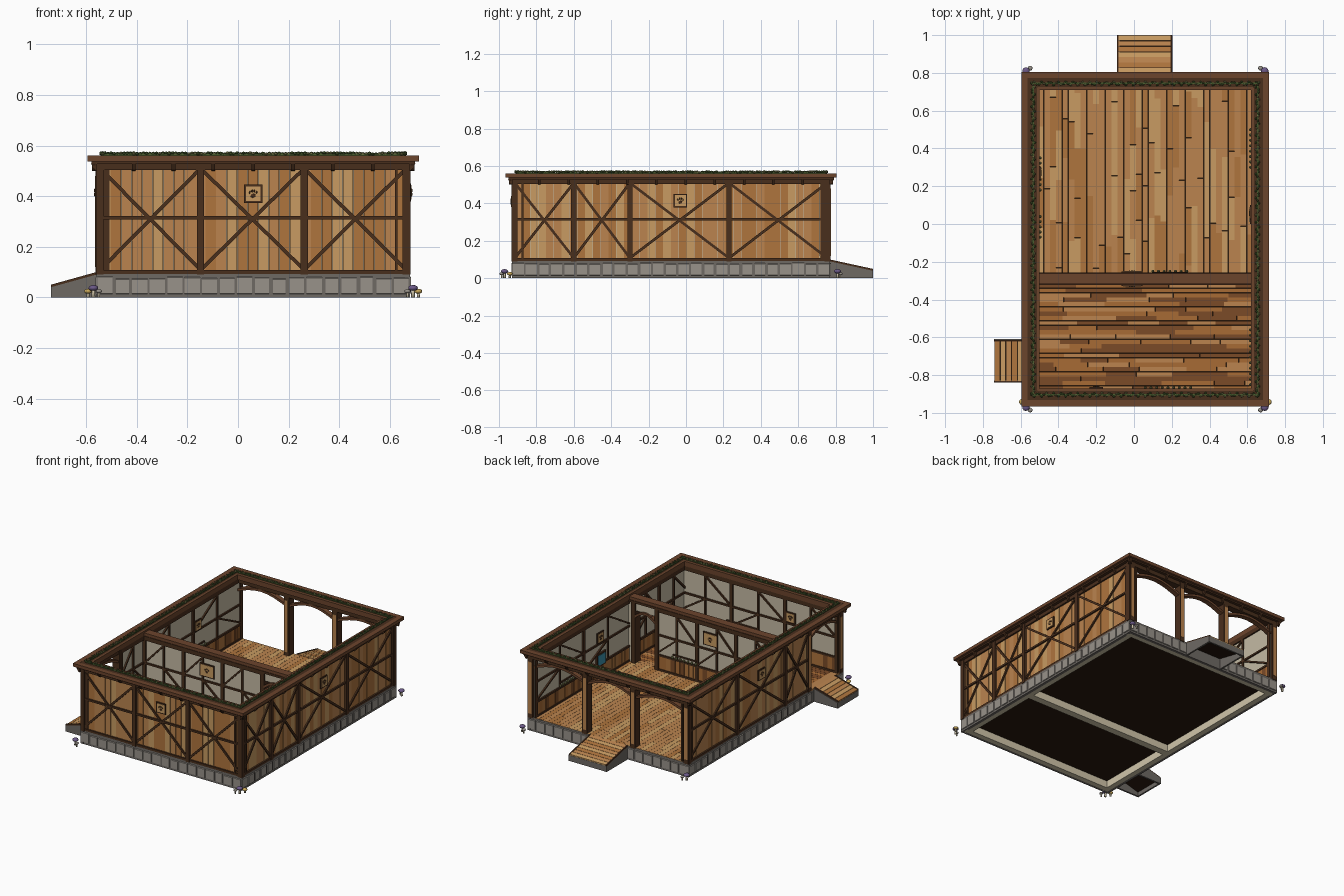
import bpy, bmesh, math, random
from mathutils import Matrix, Vector

if "Cube" in bpy.data.objects:
    bpy.data.objects.remove(bpy.data.objects["Cube"])
random.seed(4)

HEX = dict(dark="4A3222", cap="6B4630", tan="B98350", light="C79A62", mid="AD7440", brown="7A4C2C", rust="A66A38",
           grey="6E6964", stone="979189", cream="CFC4A8", plaster="C3B9A2", under="2B1D14", leaf="4C5F33",
           olive="7E8052", purple="6B5A86", yellow="C9A75A", teal="3D8FA8")
mats, parts = {}, {}

def mat(c):
    if c not in mats:
        m = mats[c] = bpy.data.materials.new(c)
        m.diffuse_color = [(int(HEX[c][i:i + 2], 16) / 255) ** 2.2 for i in (0, 2, 4)] + [1]
        m.use_nodes = True
        m.node_tree.nodes["Principled BSDF"].inputs["Base Color"].default_value = m.diffuse_color
    return mats[c]

def part(name, c):
    if (name, c) not in parts:
        parts[(name, c)] = bmesh.new()
    return parts[(name, c)]

# Local wall frames: u runs along the wall, d points outward, z is up
def frame(u, d, o):
    return Matrix(((u[0], d[0], 0, o[0]), (u[1], d[1], 0, o[1]), (0, 0, 1, 0), (0, 0, 0, 1)))

WORLD = Matrix()
FRONT = frame((1, 0), (0, -1), (0, -.93))
BACK = frame((1, 0), (0, 1), (0, .77))
RIGHT = frame((0, 1), (1, 0), (.68, 0))
LEFT = frame((0, 1), (-1, 0), (-.56, 0))
PART_B = frame((1, 0), (0, 1), (0, -.27))
PART_F = frame((1, 0), (0, -1), (0, -.31))

def box(name, c, M, u0, u1, d0, d1, z0, z1):
    T = Matrix.Translation(((u0 + u1) / 2, (d0 + d1) / 2, (z0 + z1) / 2))
    bmesh.ops.create_cube(part(name, c), size=1, matrix=M @ T @ Matrix.Diagonal((u1 - u0, d1 - d0, z1 - z0, 1)))

def beam(name, c, M, a, b, w, d0, d1):
    # slanted bar in the wall plane from a=(u,z) to b
    du, dz = b[0] - a[0], b[1] - a[1]
    T = Matrix.Translation(((a[0] + b[0]) / 2, (d0 + d1) / 2, (a[1] + b[1]) / 2))
    R = Matrix.Rotation(-math.atan2(dz, du), 4, 'Y')
    bmesh.ops.create_cube(part(name, c), size=1, matrix=M @ T @ R @ Matrix.Diagonal((math.hypot(du, dz), d1 - d0, w, 1)))

def prism(name, c, M, poly, u0, u1):
    bm = part(name, c)
    r = [[bm.verts.new(M @ Vector((u, d, z))) for d, z in poly] for u in (u0, u1)]
    n = len(poly)
    bm.faces.new(r[0]); bm.faces.new(r[1][::-1])
    for i in range(n):
        bm.faces.new((r[0][i], r[0][(i + 1) % n], r[1][(i + 1) % n], r[1][i]))

def ball(name, c, M, p, s, sub=1):
    bmesh.ops.create_icosphere(part(name, c), subdivisions=sub, radius=1, matrix=M @ Matrix.Translation(p) @ Matrix.Diagonal((*s, 1)))

def arch(name, M, u0, u1, z0, z1, d0, d1, n=8):
    pts = [(u0 + (u1 - u0) * i / n, z0 + (z1 - z0) * math.sin(math.pi * i / n)) for i in range(n + 1)]
    for a, b in zip(pts, pts[1:]):
        beam(name, "cap", M, a, b, .016, d0, d1)

def plaque(name, M, u, z, d, w=.036, h=.036):
    box(name, "dark", M, u - w, u + w, d, d + .008, z - h, z + h)
    box(name, "light", M, u - w + .007, u + w - .007, d + .004, d + .010, z - h + .007, z + h - .007)
    ball(name + "_paw", "dark", M, (u, d + .01, z - .008), (.012, .004, .009))
    for k in (-1.5, -.5, .5, 1.5):
        ball(name + "_paw", "dark", M, (u + k * .009, d + .01, z + .013 - abs(k) * .005), (.004, .004, .006))

def pegs(name, M, u0, u1, d, z=.22):
    box(name + "_rail", "dark", M, u0, u1, d, d + .006, z + .012, z + .022)
    n = round((u1 - u0) / .03)
    for i in range(n + 1):
        u = u0 + (u1 - u0) * i / n
        ball(name, "olive", M, (u, d + .01, z), (.009, .008, .012))

def timber_inside(name, M, posts, d, s):
    # plaster side framing: s is the direction into the room
    lo, hi = min(d, d + s * .01), max(d, d + s * .01)
    a, b = posts[0], posts[-1]
    for z0, z1 in ((.095, .108), (.195, .208), (.335, .347), (.5, .53)):
        box(name, "dark", M, a, b, lo, hi, z0, z1)
    for u in posts:
        box(name, "dark", M, u - .012, u + .012, lo, hi, .095, .53)
    for i, (p, q) in enumerate(zip(posts, posts[1:])):
        m = (p + q) / 2
        box(name, "dark", M, m - .006, m + .006, lo, hi, .2, .5)
        beam(name, "dark", M, (p, .34), (m, .5), .011, lo, hi)
        beam(name, "dark", M, (q, .21), (m, .34), .011, lo, hi)
    n = round((b - a) / .035)
    for i in range(n):
        u = a + (b - a) * i / n
        box(name.replace("timber", "wainscot"), random.choice(("mid", "rust", "brown")), M, u, u + (b - a) / n - .002,
            min(d, d + s * .005), max(d, d + s * .005), .1, .197)

def closed_wall(side, M, posts):
    a, b = posts[0], posts[-1]
    box(side + "_plaster", "plaster", M, a, b, -.05, -.02, .09, .53)
    n = round((b - a) / .042)
    for i in range(n):
        u = a + (b - a) * i / n
        box(side + "_planks", random.choice(("tan", "light", "mid", "tan")), M, u, u + (b - a) / n - .0015, -.02, -.012, .1, .52)
    for z0, z1 in ((.093, .108), (.308, .321), (.503, .53)):
        box(side + "_rails", "dark", M, a, b, -.015, -.001, z0, z1)
    for u in posts:
        box(side + "_posts", "dark", M, u - .014, u + .014, -.015, .003, .09, .53)
    for p, q in zip(posts, posts[1:]):
        beam(side + "_braces", "dark", M, (p, .108), (q, .51), .014, -.014, -.003)
        beam(side + "_braces", "dark", M, (p, .51), (q, .108), .014, -.014, -.004)
    timber_inside(side + "_inner_timber", M, posts, -.05, -1)

# Closed walls and open-wall posts
closed_wall("front", FRONT, [-.545, -.148, .262, .665])
closed_wall("right", RIGHT, [-.915, -.6, -.3, .23, .755])
closed_wall("left", LEFT, [-.56, -.3, .23, .755])
for M, side, posts in ((BACK, "back", [-.54, -.13, .24, .66]), (LEFT, "left_door", [-.905, -.56])):
    for u in posts:
        box(side + "_posts", "dark", M, u - .018, u + .018, -.052, .003, .09, .53)
        box(side + "_post_face", "tan", M, u - .012, u + .012, -.055, .0045, .12, .48)
    box(side + "_header", "dark", M, posts[0], posts[-1], -.05, 0, .5, .53)
    for p, q in zip(posts, posts[1:]):
        arch(side + "_arches", M, p, q, .435, .49, -.045, -.01)

# Foundation, stones, cap boards, corbels and vine around the four sides
for side, M, a, b, gap in (("front", FRONT, -.56, .68, None), ("back", BACK, -.56, .68, (-.09, .2)),
                           ("right", RIGHT, -.93, .77, None), ("left", LEFT, -.93, .77, (-.84, -.61))):
    box("foundation_" + side, "grey", M, a, b, -.02, -.001, 0, .094)
    box("foundation_core_" + side, "cream", M, a + .01, b - .01, -.055, -.02, 0, .088)
    n = round((b - a) / .069)
    for i in range(n):
        u = a + (b - a) * (i + .5) / n
        w, t = random.uniform(.024, .031), random.uniform(.076, .086)
        if not (gap and gap[0] - .02 < u < gap[1] + .02):
            prism("stones_" + side, "stone", M, [(-.004, .012), (.004, .016), (.004, t - .005), (-.004, t)], u - w, u + w)
    e = .035
    box("cap_lower_" + side, "dark", M, a - .02, b + .02, -.055, .02, .528, .54)
    box("cap_board_" + side, "cap", M, a - e, b + e, .003, e, .538, .56)
    box("cap_trough_" + side, "dark", M, a - .01, b + .01, -.05, .004, .535, .559)
    box("cap_inner_" + side, "cap", M, a + .05, b - .05, -.06, -.046, .528, .562)
    n = round((b - a) / .157)
    for i in range(n + 1):
        u = a - .01 + (b - a + .02) * i / n
        prism("corbels_" + side, "dark", M, [(-.002, .5), (.008, .505), (.022, .53), (-.002, .53)], u - .007, u + .007)
    n = round((b - a) / .013)
    for i in range(n):
        u = a + .02 + (b - a - .04) * i / (n - 1)
        ball("vine_leaves_" + side, random.choice(("leaf", "leaf", "olive")), M,
             (u, -.026 + .009 * math.sin(i * 1.9), .566 + random.uniform(0, .006)), (.009, .006, .006))
    box("vine_stem_" + side, "leaf", M, a + .02, b - .02, -.03, -.022, .558, .566)

# Partition with a doorway near the right end
D0, D1 = .41, .59
for x0, x1, z0 in ((-.515, D0, .09), (D1, .635, .09), (D0, D1, .46)):
    box("partition_plaster", "plaster", WORLD, x0, x1, -.31, -.27, z0, .53)
box("partition_foundation", "cream", WORLD, -.52, .64, -.315, -.265, 0, .088)
box("partition_cap", "cap", WORLD, -.515, .635, -.318, -.262, .528, .55)
box("partition_cap_edge", "dark", WORLD, -.51, .63, -.322, -.258, .515, .53)
for M, s in ((PART_B, "back"), (PART_F, "front")):
    timber_inside("partition_timber_" + s, M, [-.5, -.2, .1, D0], 0, 1)
    for u in (D0, D1):
        box("partition_door_posts", "dark", M, u - .015, u + .015, -.02, .012, .09, .53)
    arch("partition_door_arch", M, D0, D1, .41, .46, -.02, .012)
    plaque("partition_plaque_" + s, M, -.01, .42, .01, .055, .045)

# Floors: subfloor plus staggered planks, lengthwise at the back and crosswise in front
box("subfloor", "under", WORLD, -.53, .65, -.9, .765, .05, .088)

def floor(name, along_x, a0, a1, b0, b1, w, lmin, lmax, cols):
    n = round((b1 - b0) / w)
    for i in range(n):
        p, q = b0 + (b1 - b0) * i / n, b0 + (b1 - b0) * (i + 1) / n - .001
        t = a0 - random.uniform(0, lmin)
        while t < a1:
            e = t + random.uniform(lmin, lmax)
            s, f = max(t, a0), min(e - .001, a1)
            if f - s > .004:
                r = (s, f, p, q) if along_x else (p, q, s, f)
                box(name, random.choice(cols), WORLD, *r, .086, .096)
            t = e
floor("back_room_floor", False, -.29, .768, -.51, .63, .033, .2, .4, ("tan", "light", "mid", "tan"))
floor("front_room_floor", True, -.51, .63, -.88, -.29, .025, .14, .3, ("brown", "rust", "tan", "brown"))
box("side_door_sill", "tan", WORLD, -.56, -.51, -.89, -.575, .086, .096)

# Ramps
def ramp(name, M, u0, u1, L, n):
    z = lambda d: .09 - .05 * d / L
    for u in (u0, u1 - .012):
        prism(name + "_sides", "grey", M, [(0, 0), (L, 0), (L, z(L)), (0, z(0))], u, u + .012)
        prism(name + "_edges", "dark", M, [(0, z(0)), (L, z(L)), (L, z(L) + .01), (0, z(0) + .01)], u, u + .008)
    box(name + "_end", "grey", M, u0, u1, L - .012, L - .0005, 0, z(L))
    prism(name + "_underside", "under", M, [(0, z(0) - .014), (L - .01, z(L) - .012), (L - .01, z(L)), (0, z(0))], u0 + .01, u1 - .01)
    for i in range(n):
        p, q = L * i / n, L * (i + 1) / n - .002
        prism(name + "_deck", ("tan", "light", "mid")[i % 3], M, [(p, z(p) - .001), (q, z(q) - .001), (q, z(q) + .007), (p, z(p) + .007)], u0 + .008, u1 - .008)
ramp("back_ramp", BACK, -.09, .205, .23, 8)
ramp("side_ramp", LEFT, -.84, -.61, .18, 6)

# Wall decorations
plaque("front_plaque", FRONT, .06, .41, -.004)
plaque("right_plaque", RIGHT, -.03, .415, -.004)
plaque("left_plaque", LEFT, -.03, .415, -.004)
IN_F, IN_R, IN_L = frame((1, 0), (0, 1), (0, -.88)), frame((0, 1), (-1, 0), (.63, 0)), frame((0, 1), (1, 0), (-.51, 0))
plaque("front_inner_plaque", IN_F, -.2, .39, .008)
plaque("right_inner_plaque", IN_R, .06, .39, .008)
plaque("left_inner_plaque", IN_L, .27, .38, .008)
box("picture_frame", "dark", IN_R, .0, .1, .004, .016, .19, .28)
box("picture", "teal", IN_R, .01, .09, .01, .019, .2, .27)
pegs("partition_pegs", PART_B, .1, .28, .01)
for name, M, a, b in (("right_back_pegs", IN_R, .3, .5), ("right_front_pegs", IN_R, -.85, -.56), ("left_pegs", IN_L, -.07, .04),
                      ("left_far_pegs", IN_L, .18, .35), ("front_pegs", IN_F, .06, .3)):
    pegs(name, M, a, b, .004)

# Mushrooms at the four corners
def mushroom(x, y, h, r, c):
    bmesh.ops.create_cone(part("mushroom_stems", "cream"), segments=8, radius1=r * .4, radius2=r * .3, depth=h, cap_ends=True,
                          matrix=Matrix.Translation((x, y, h / 2)))
    ball("mushroom_caps", c, WORLD, (x, y, h), (r, r, r * .6), 2)
for sx in (-1, 1):
    cx = .06 + sx * .62
    for cy, sy in ((-.93, -1), (.77, 1)):
        mushroom(cx + sx * .012, cy + sy * .04, .037, .02, "purple")
        mushroom(cx - sx * .01, cy + sy * .055, .024, .013, "stone")
        if sy < 0:
            mushroom(cx + sx * .033, cy - .012, .024, .016, "yellow")

# Turn every collected part into an object
for (name, c), bm in parts.items():
    bmesh.ops.recalc_face_normals(bm, faces=bm.faces)
    if "mushroom" in name:
        for f in bm.faces:
            f.smooth = True
    me = bpy.data.meshes.new(name)
    bm.to_mesh(me)
    bm.free()
    me.materials.append(mat(c))
    bpy.context.collection.objects.link(bpy.data.objects.new(name + "_" + c, me))
